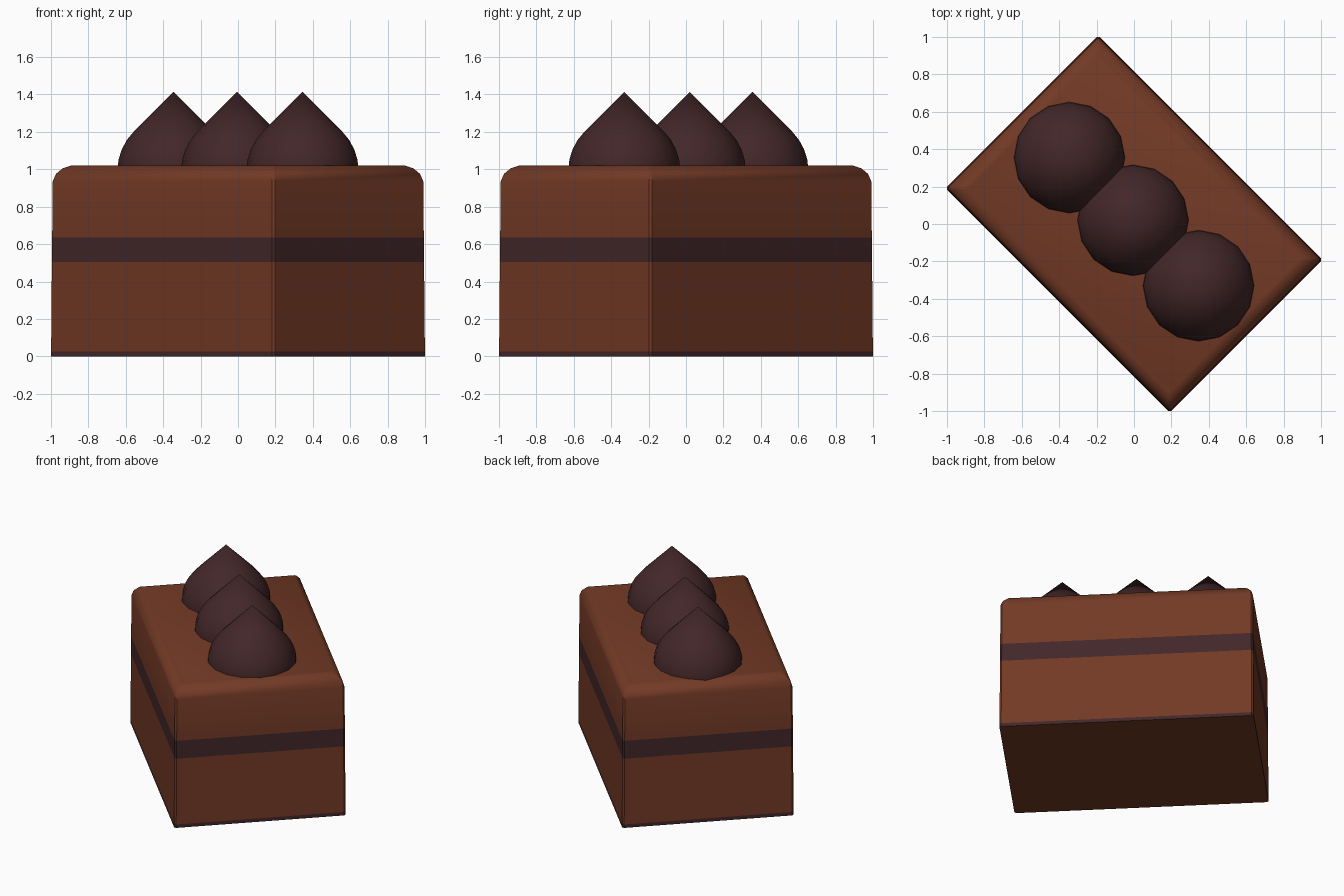
import bpy, bmesh, math

if "Cube" in bpy.data.objects:
    bpy.data.objects.remove(bpy.data.objects["Cube"])


def material(name, rgb):
    m = bpy.data.materials.new(name)
    m.diffuse_color = (*rgb, 1)
    m.use_nodes = True
    m.node_tree.nodes["Principled BSDF"].inputs["Base Color"].default_value = m.diffuse_color
    return m


sponge = material("chocolate sponge", (0.171, 0.042, 0.019))
cream = material("dark cream", (0.056, 0.020, 0.022))


def loft(name, rings, mats, bottom_tip=None, top_tip=None):
    """Skin equal-sized rings of points, closing ends with a face or a tip."""
    bm = bmesh.new()
    vs = [[bm.verts.new(p) for p in ring] for ring in rings]
    n = len(vs[0])
    for a, b in zip(vs, vs[1:]):
        for i in range(n):
            j = (i + 1) % n
            bm.faces.new((a[i], a[j], b[j], b[i]))
    for ring, tip in ((vs[0], bottom_tip), (vs[-1], top_tip)):
        if tip is None:
            bm.faces.new(ring)
        else:
            t = bm.verts.new(tip)
            for i in range(n):
                bm.faces.new((ring[i], ring[(i + 1) % n], t))
    bmesh.ops.recalc_face_normals(bm, faces=bm.faces)
    me = bpy.data.meshes.new(name)
    bm.to_mesh(me)
    bm.free()
    for m in mats:
        me.materials.append(m)
    ob = bpy.data.objects.new(name, me)
    bpy.context.collection.objects.link(ob)
    bpy.ops.object.select_all(action='DESELECT')
    ob.select_set(True)
    bpy.context.view_layer.objects.active = ob
    bpy.ops.object.shade_smooth_by_angle(angle=math.radians(40))
    return ob


# Cake block: chamfered rectangle outline, rounded top edge
def outline(z, inset, hx=0.847, hy=0.578, c=0.012):
    x, y = hx - inset, hy - inset
    return [(x, y - c, z), (x - c, y, z), (c - x, y, z), (-x, y - c, z),
            (-x, c - y, z), (c - x, -y, z), (x - c, -y, z), (x, c - y, z)]


profile = [(0, 0), (0.025, 0), (0.505, 0.003), (0.635, 0.004), (0.935, 0.006),
           (0.975, 0.018), (1.005, 0.043), (1.02, 0.075)]
cake = loft("cake_block", [outline(z, i) for z, i in profile], [sponge, cream])
cake.rotation_euler.z = -math.pi / 4

# Cream layer and base rim coloured by height
for f in cake.data.polygons:
    z = f.center.z
    if 0.505 < z < 0.635 or 0.001 < z < 0.025:
        f.material_index = 1

# Piped cream drops: sphere below, 45 degree cone above
R, CZ, N = 0.3, 0.99, 16


def ring(angle):
    r, z = R * math.cos(angle), CZ + R * math.sin(angle)
    return [(r * math.cos(2 * math.pi * k / N), r * math.sin(2 * math.pi * k / N), z)
            for k in range(N)]


angles = [math.radians(a) for a in (-67.5, -45, -22.5, 0, 12, 23, 34, 45)]
for i, (x, y) in enumerate([(-0.345, 0.355), (-0.005, 0.02), (0.345, -0.33)]):
    drop = loft(f"cream_drop_{i + 1}", [ring(a) for a in angles], [cream],
                (0, 0, CZ - R), (0, 0, CZ + R * math.sqrt(2)))
    drop.location = (x, y, 0)
